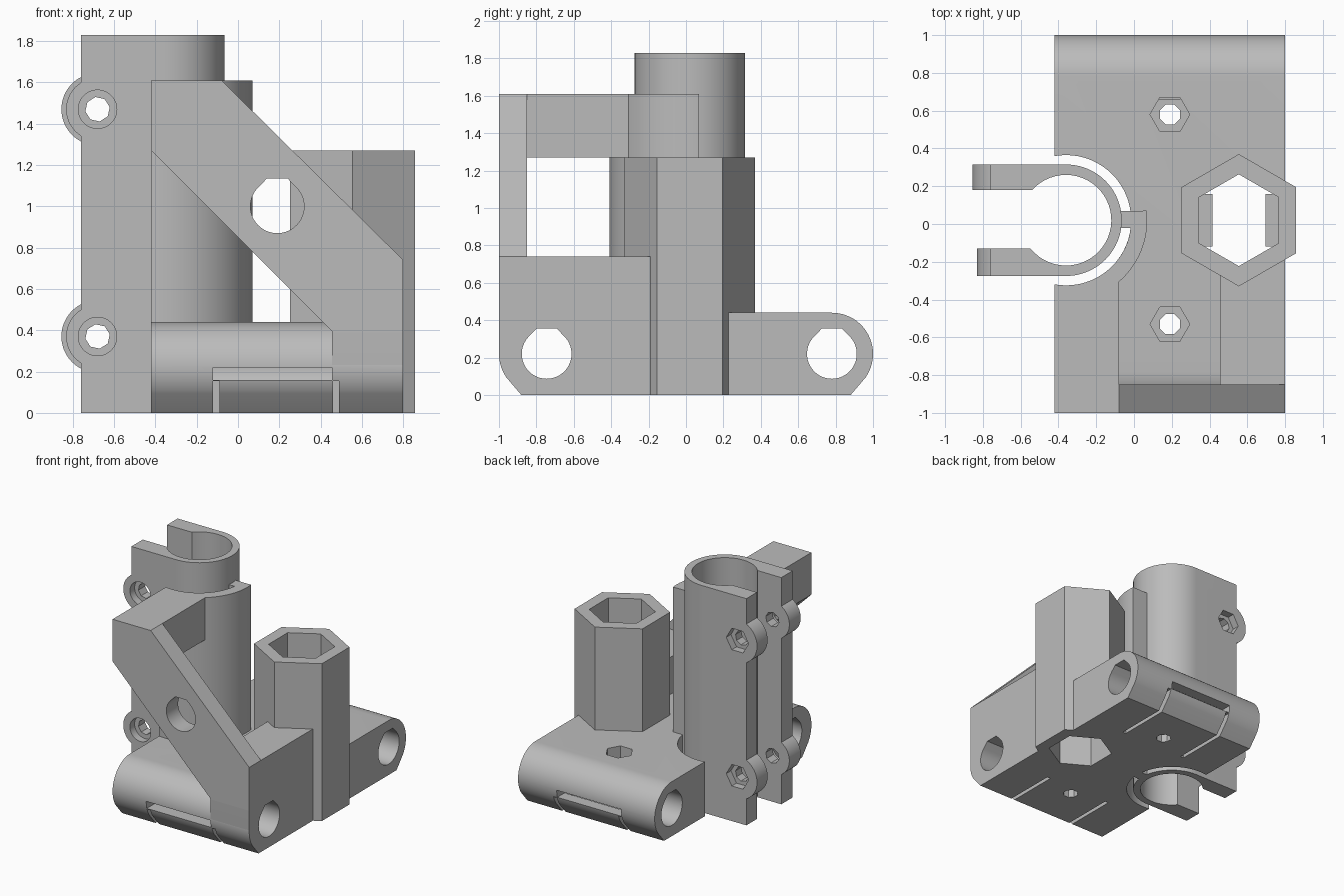
import bpy, bmesh
from math import sin, cos, radians

if "Cube" in bpy.data.objects:
    bpy.data.objects.remove(bpy.data.objects["Cube"], do_unlink=True)

grey = bpy.data.materials.new("plain grey")
grey.use_nodes = True
colour = (0.5, 0.5, 0.5, 1)
grey.diffuse_color = colour
grey.node_tree.nodes["Principled BSDF"].inputs["Base Color"].default_value = colour

PLACE = {"x": lambda a, b, t: (t, a, b),
         "y": lambda a, b, t: (a, t, b),
         "z": lambda a, b, t: (a, b, t)}


def arc(cx, cy, r, start, end, steps=40):
    angles = [radians(start + (end - start) * i / steps) for i in range(steps + 1)]
    return [(cx + r * cos(a), cy + r * sin(a)) for a in angles]


def ring(cx, cy, r, sides=64, turn=0):
    return arc(cx, cy, r, turn, turn + 360, sides)[:-1]


def rect(a0, a1, b0, b1):
    return [(a0, b0), (a1, b0), (a1, b1), (a0, b1)]


def teardrop(cx, cy, r):
    # round hole with a flattened 45 degree roof
    top, half = r * 1.03, r * 0.39
    return arc(cx, cy, r, 135, 405) + [(cx + half, cy + top), (cx - half, cy + top)]


def prism(name, outline, axis, lo, hi):
    bm = bmesh.new()
    place = PLACE[axis]
    ends = [[bm.verts.new(place(a, b, t)) for a, b in outline] for t in (lo, hi)]
    bm.faces.new(ends[0])
    bm.faces.new(ends[1])
    n = len(outline)
    for i in range(n):
        j = (i + 1) % n
        bm.faces.new((ends[0][i], ends[0][j], ends[1][j], ends[1][i]))
    bmesh.ops.recalc_face_normals(bm, faces=bm.faces)
    mesh = bpy.data.meshes.new(name)
    bm.to_mesh(mesh)
    bm.free()
    mesh.materials.append(grey)
    obj = bpy.data.objects.new(name, mesh)
    bpy.context.collection.objects.link(obj)
    return obj


cutters = []


def cutter(*args):
    obj = prism("cutter", *args)
    obj.hide_render = True
    cutters.append(obj)
    return obj


def cut(obj, tools):
    for tool in tools:
        mod = obj.modifiers.new("cut", "BOOLEAN")
        mod.operation = "DIFFERENCE"
        mod.solver = "EXACT"
        mod.object = tool
    graph = bpy.context.evaluated_depsgraph_get()
    mesh = bpy.data.meshes.new_from_object(obj.evaluated_get(graph))
    obj.modifiers.clear()
    obj.data = mesh


ROD = (-0.36, 0.02)
HEX = (0.555, 0.02)
parts = []

# shared cutters
bores = [cutter(teardrop(y, 0.22, 0.133), "x", -1, 1.2) for y in (-0.745, 0.78)]
clearance = cutter(ring(*ROD, 0.345), "z", -0.2, 2)
hex_hole = cutter(ring(*HEX, 0.243, 6, 30), "z", -0.2, 2)
slits = [cutter(rect(x, x + 0.03, *ys), "z", -0.2, 0.155)
         for x in (-0.12, 0.46) for ys in ((-1.1, -0.45), (0.45, 1.1))]
slots = [cutter(rect(-0.12, 0.455, *ys), "z", 0.16, 0.22)
         for ys in ((-1.1, -0.78), (0.78, 1.1))]

# base block with rounded ends
end = [(0.88, 0)] + arc(0.78, 0.22, 0.22, -35, 90, 24)
base = prism("base_block", end + [(-y, z) for y, z in reversed(end)], "x", -0.42, 0.8)
screw_cuts = []
for y in (-0.53, 0.58):
    screw_cuts.append(cutter(ring(0.19, y, 0.058, 8, 22.5), "z", -0.2, 1))
    screw_cuts.append(cutter(ring(0.19, y, 0.105, 6), "z", 0.28, 1))
cut(base, bores + slits + slots + screw_cuts + [clearance, hex_hole])
parts.append(base)

# raised foot of the brace
front = [(-y, z) for y, z in end if z <= 0.22]
foot = prism("brace_foot", [(-0.18, 0)] + front + [(-1, 0.74), (-0.18, 0.74)], "x", 0.455, 0.8)
cut(foot, bores + slits + [hex_hole])
parts.append(foot)

# diagonal brace plate
brace = prism("diagonal_brace", [(-0.42, 1.27), (-0.42, 1.61), (-0.08, 1.61),
                                 (0.8, 0.74), (0.8, 0.39), (0.46, 0.39)], "y", -1, -0.85)
cut(brace, [cutter(teardrop(0.19, 1.0, 0.13), "y", -1.2, -0.7)])
parts.append(brace)

# upper arm from the brace to the shroud
arm = prism("upper_arm", rect(-0.42, -0.08, -1, -0.15), "z", 1.27, 1.61)
cut(arm, [clearance])
parts.append(arm)

# hexagonal column with inner ledges
column = prism("hex_column", ring(*HEX, 0.35, 6, 30), "z", 0, 1.27)
cut(column, [hex_hole])
parts.append(column)
for name, x in (("right_ledge", 0.34), ("left_ledge", 0.695)):
    parts.append(prism(name, rect(x, x + 0.075, -0.12, 0.16), "z", 0.25, 0.45))

# curved shroud joined by a web to the clamp
parts.append(prism("clamp_shroud", arc(*ROD, 0.43, -98, 6.7) + [(-0.09, 0.07), (-0.09, -0.02)]
                   + arc(*ROD, 0.345, -6.7, -100), "z", 0, 1.61))

# open rod clamp
clamp = prism("rod_clamp", [(-0.76, 0.315)] + arc(*ROD, 0.295, 90, -90)
              + [(-0.76, -0.275), (-0.76, -0.13)] + arc(*ROD, 0.24, -141, 138)
              + [(-0.76, 0.18)], "z", 0, 1.83)

# clamp ears with bolt holes, round recess in front and nut recess behind
ears, bolt_cuts = [], []
for level, z in (("lower", 0.37), ("upper", 1.47)):
    for side, r, y0, y1 in (("front", 0.152, -0.275, -0.13), ("back", 0.175, 0.18, 0.315)):
        ears.append(prism(f"{level}_{side}_ear", arc(-0.68, z, r, 112, 248), "y", y0, y1))
    bolt_cuts += [cutter(ring(-0.68, z, 0.06, 8, 10), "y", -1, 1),
                  cutter(ring(-0.68, z, 0.093), "y", -0.5, -0.215),
                  cutter(ring(-0.68, z, 0.1, 6), "y", 0.255, 0.6)]
for obj in [clamp] + ears:
    cut(obj, bolt_cuts)
parts += [clamp] + ears

for tool in cutters:
    bpy.data.objects.remove(tool, do_unlink=True)

# smooth round faces, sharp edges
bpy.ops.object.select_all(action="DESELECT")
for obj in parts:
    obj.select_set(True)
bpy.context.view_layer.objects.active = base
bpy.ops.object.shade_smooth_by_angle(angle=radians(25))
